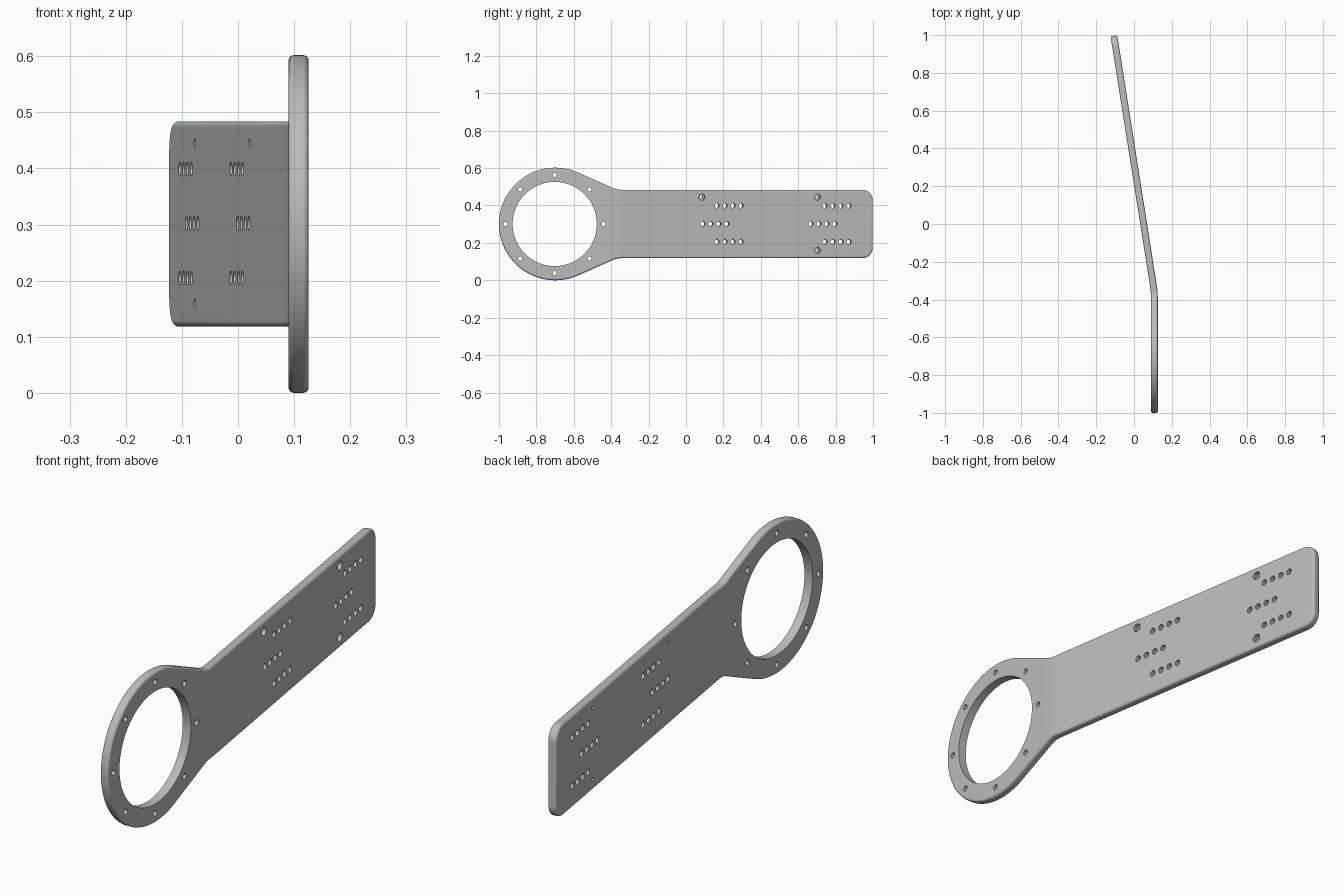
import bpy, bmesh, math
from mathutils import Matrix, Vector

cube = bpy.data.objects.get("Cube")
if cube:
    bpy.data.objects.remove(cube)

RING_Y, MID_Z, RING_R, HOLE_R = -0.699, 0.301, 0.301, 0.225
HALF_H, ARM_END, THICK = 0.183, 0.997, 0.036
NECK_Y, BEND_Y, BEND_W = -0.37, -0.36, 0.04
TILT = math.atan(0.158)
PLATE_X = 0.108

metal = bpy.data.materials.new("grey metal")
metal.use_nodes = True
grey = (0.5, 0.5, 0.5, 1)
metal.diffuse_color = grey
metal.node_tree.nodes["Principled BSDF"].inputs["Base Color"].default_value = grey


def arc(cy, cz, r, start, end, n):
    """Points on an arc, angles in degrees."""
    steps = [math.radians(start + (end - start) * i / n) for i in range(n + 1)]
    return [(cy + r * math.cos(a), cz + r * math.sin(a)) for a in steps]


def make_object(name, bm):
    mesh = bpy.data.meshes.new(name)
    bm.to_mesh(mesh)
    bm.free()
    obj = bpy.data.objects.new(name, mesh)
    bpy.context.collection.objects.link(obj)
    return obj


def add_drill(bm, y, z, r, sides=24, x=0.0, depth=0.2):
    """Cylinder along x used for cutting a hole."""
    place = Matrix.Translation((x, y, z)) @ Matrix.Rotation(math.pi / 2, 4, "Y")
    bmesh.ops.create_cone(bm, cap_ends=True, segments=sides, radius1=r,
                          radius2=r, depth=depth, matrix=place)


# Upper half outline: ring, tangent neck, fillet, rounded arm end
dy = NECK_Y - RING_Y
tangent = math.degrees(math.atan2(HALF_H, dy) + math.acos(RING_R / math.hypot(dy, HALF_H)))
slope = 90 - tangent
fillet = 0.1
fillet_y = NECK_Y + fillet * math.tan(math.radians(slope / 2))
upper = arc(RING_Y, 0, RING_R, 180, tangent, 40)
upper += arc(fillet_y, HALF_H + fillet, fillet, 270 - slope, 270, 4)
upper += arc(ARM_END - 0.055, HALF_H - 0.055, 0.055, 90, 0, 8)
outline = upper + [(y, -z) for y, z in reversed(upper[1:])]

# Flat plate with a rounded rim
bm = bmesh.new()
base = bm.faces.new([bm.verts.new((-THICK / 2, y, z + MID_Z)) for y, z in outline])
top = bmesh.ops.extrude_face_region(bm, geom=[base], use_keep_orig=True)["geom"]
bmesh.ops.translate(bm, vec=(THICK, 0, 0),
                    verts=[v for v in top if isinstance(v, bmesh.types.BMVert)])
bmesh.ops.recalc_face_normals(bm, faces=bm.faces)
rim = [e for e in bm.edges if abs(e.verts[0].co.x - e.verts[1].co.x) < 1e-5]
bmesh.ops.bevel(bm, geom=rim, offset=0.01, segments=4, profile=0.5, affect="EDGES")
plate = make_object("bracket_plate", bm)

# Ring opening, ring bolt holes, and two groups of arm holes
drills = bmesh.new()
add_drill(drills, RING_Y - 0.003, MID_Z, HOLE_R, 96)
for y, z in arc(RING_Y - 0.003, MID_Z, 0.262, 0, 315, 7):
    add_drill(drills, y, z, 0.011)
for group_y in (0.088, 0.665):
    for row in (-1, 0, 1):
        for i in range(4):
            add_drill(drills, group_y + 0.075 * abs(row) + 0.0427 * i,
                      MID_Z + 0.001 + 0.097 * row, 0.0125)
bores = bmesh.new()
for y, z in ((0.082, 0.445), (0.70, 0.445), (0.70, 0.16)):
    add_drill(drills, y, z, 0.0075)
    add_drill(bores, y, z, 0.017, x=0.05, depth=0.1)

cutters = [make_object("hole_cutter", drills), make_object("counterbore_cutter", bores)]
for cutter in cutters:
    cutter.hide_render = True
    mod = plate.modifiers.new(cutter.name, "BOOLEAN")
    mod.operation, mod.solver, mod.object = "DIFFERENCE", "EXACT", cutter
bpy.context.view_layer.update()
cut_plate = plate.evaluated_get(bpy.context.evaluated_depsgraph_get())
bm = bmesh.new()
bm.from_mesh(cut_plate.to_mesh())
plate.modifiers.clear()
for cutter in cutters:
    bpy.data.objects.remove(cutter)

# Bend the arm away from the ring with a small rounded fold
bmesh.ops.triangulate(bm, faces=bm.faces)
for i in range(7):
    y = BEND_Y + BEND_W * (i / 3 - 1)
    bmesh.ops.bisect_plane(bm, geom=bm.verts[:] + bm.edges[:] + bm.faces[:],
                           plane_co=(0, y, 0), plane_no=(0, 1, 0))
for v in bm.verts:
    u, y, z = v.co
    t = min(max((y - BEND_Y + BEND_W) / (2 * BEND_W), 0), 1)
    run = BEND_W * t * t if t < 1 else y - BEND_Y
    v.co = Vector((PLATE_X - math.tan(TILT) * run + u * math.cos(TILT * t),
                   y + u * math.sin(TILT * t), z))
bm.to_mesh(plate.data)
bm.free()

# Colour and smooth shading with crisp hole edges
plate.data.materials.clear()
plate.data.materials.append(metal)
for p in plate.data.polygons:
    p.material_index = 0
plate.data.shade_smooth()
plate.data.set_sharp_from_angle(angle=math.radians(40))
weighted = plate.modifiers.new("weighted_normals", "WEIGHTED_NORMAL")
weighted.keep_sharp = True
